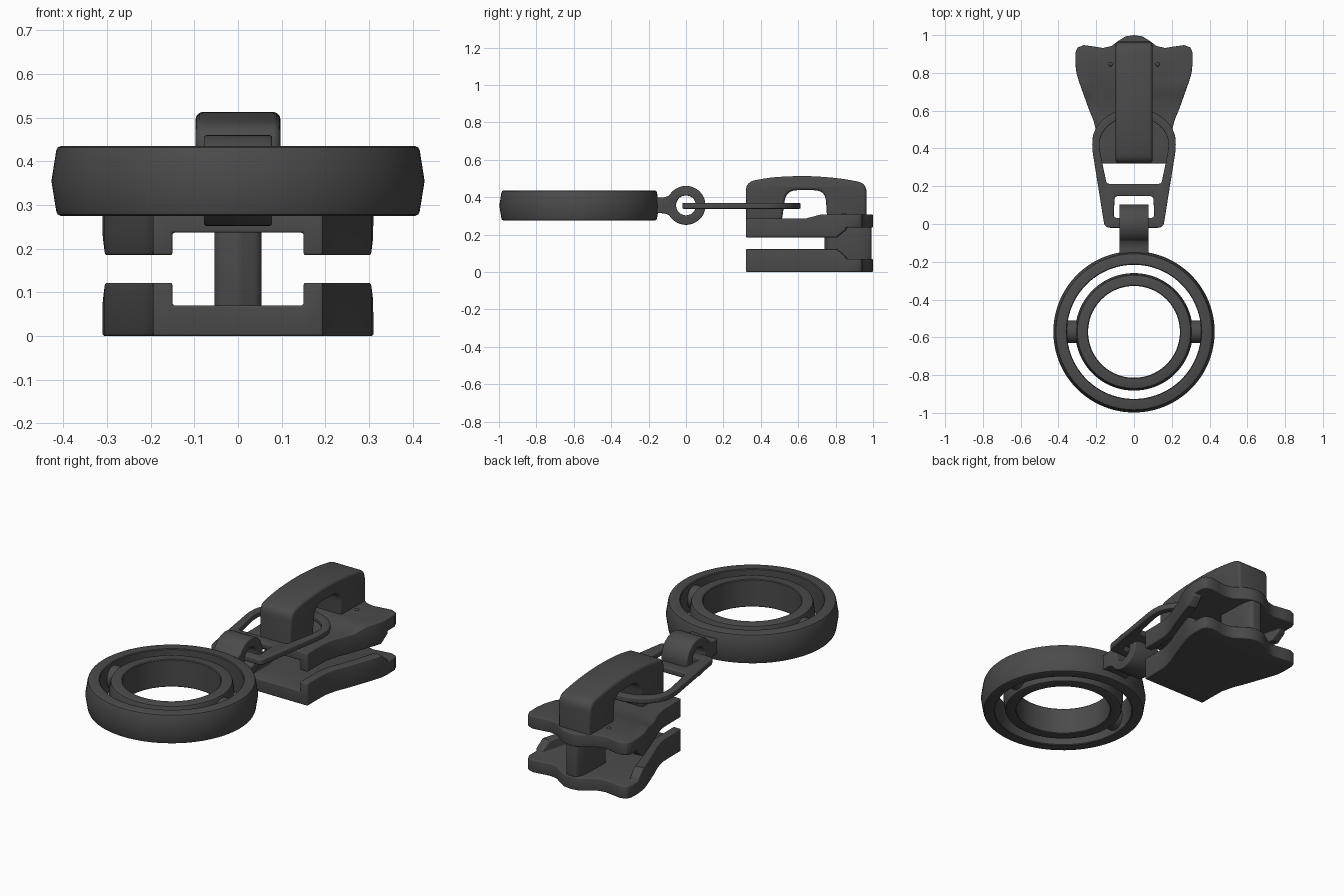
import bpy, bmesh
from math import sin, cos, pi, radians
from mathutils import Vector

if "Cube" in bpy.data.objects:
    bpy.data.objects.remove(bpy.data.objects["Cube"])

SIDEWAYS = (pi / 2, 0, pi / 2)      # profile (u, v) -> (y, z), extruded along x

dark_metal = bpy.data.materials.new("dark_metal")
dark_metal.diffuse_color = (.07, .07, .07, 1)
dark_metal.use_nodes = True
dark_metal.node_tree.nodes["Principled BSDF"].inputs["Base Color"].default_value = dark_metal.diffuse_color


def finish(ob, angle=35):
    bpy.ops.object.select_all(action='DESELECT')
    ob.select_set(True)
    bpy.context.view_layer.objects.active = ob
    bpy.ops.object.convert(target='MESH')
    ob = bpy.context.view_layer.objects.active
    bm = bmesh.new()
    bm.from_mesh(ob.data)
    bmesh.ops.remove_doubles(bm, verts=bm.verts, dist=0.0003)
    bmesh.ops.recalc_face_normals(bm, faces=bm.faces)
    bm.to_mesh(ob.data)
    bm.free()
    ob.data.materials.clear()
    ob.data.materials.append(dark_metal)
    bpy.ops.object.shade_smooth_by_angle(angle=radians(angle))
    return ob


def mesh_object(name, bm):
    me = bpy.data.meshes.new(name)
    bm.to_mesh(me)
    bm.free()
    ob = bpy.data.objects.new(name, me)
    bpy.context.collection.objects.link(ob)
    return ob


def rounded(corners, n=6):
    """Closed outline from (x, y, radius) corners."""
    out = []
    for i, (x, y, r) in enumerate(corners):
        p = Vector((x, y))
        if r == 0:
            out.append(p)
            continue
        a = p + (Vector(corners[i - 1][:2]) - p).normalized() * r
        b = p + (Vector(corners[(i + 1) % len(corners)][:2]) - p).normalized() * r
        for k in range(n + 1):
            t = k / n
            out.append(a * (1 - t) ** 2 + p * 2 * t * (1 - t) + b * t * t)
    return out


def arc(cx, cy, rx, ry, a0, a1, n):
    return [(cx + rx * cos(radians(a0 + (a1 - a0) * k / n)),
             cy + ry * sin(radians(a0 + (a1 - a0) * k / n)), 0) for k in range(n + 1)]


def slab(name, loops, half, bevel, loc=(0, 0, 0), rot=(0, 0, 0)):
    """Filled outline (with holes) given thickness and rounded edges."""
    cu = bpy.data.curves.new(name, 'CURVE')
    cu.dimensions = '2D'
    cu.fill_mode = 'BOTH'
    cu.extrude = half - bevel
    cu.bevel_depth = bevel
    cu.bevel_resolution = 2
    cu.offset = -bevel
    for loop in loops:
        sp = cu.splines.new('POLY')
        sp.points.add(len(loop) - 1)
        for p, q in zip(sp.points, loop):
            p.co = (q[0], q[1], 0, 1)
        sp.use_cyclic_u = True
    ob = bpy.data.objects.new(name, cu)
    bpy.context.collection.objects.link(ob)
    ob.location, ob.rotation_euler = loc, rot
    return finish(ob)


def ring(name, profile, y, n=96):
    bm = bmesh.new()
    rows = [[bm.verts.new((r * cos(2 * pi * i / n), y + r * sin(2 * pi * i / n), z))
             for r, z in profile] for i in range(n)]
    m = len(profile)
    for i in range(n):
        a, b = rows[i], rows[(i + 1) % n]
        for j in range(m):
            bm.faces.new((a[j], b[j], b[(j + 1) % m], a[(j + 1) % m]))
    return finish(mesh_object(name, bm), 30)


# Slider plates: waisted outline with raised side flanges
OUTER = [(.195, .32), (.195, .40), (.197, .48), (.215, .55), (.24, .61),
         (.265, .68), (.29, .75), (.305, .80), (.31, .85)]
INNER = [(.15, .32), (.15, .40), (.152, .49), (.168, .56), (.192, .615),
         (.217, .685), (.240, .755), (.255, .81), (.265, .86)]
BACK = [(.309, .91), (.298, .935), (.265, .947), (.215, .94), (.165, .932),
        (.12, .942), (.085, .968), (.045, .993), (0, 1.0)]


def slider_plate(name, upper):
    bm = bmesh.new()
    new = lambda p, s=1: bm.verts.new((s * p[0], p[1], 0))
    sides = []
    for s in (1, -1):
        o, i = [new(p, s) for p in OUTER], [new(p, s) for p in INNER]
        for k in range(len(o) - 1):
            bm.faces.new((o[k], o[k + 1], i[k + 1], i[k])).material_index = 1
        sides.append(i + [o[-1]] + [new(p, s) for p in BACK[:-1]])
    tip = new(BACK[-1])
    bm.faces.new(sides[0] + [tip] + sides[1][::-1])
    bmesh.ops.recalc_face_normals(bm, faces=bm.faces)
    res = bmesh.ops.extrude_face_region(bm, geom=bm.faces[:], use_keep_orig=True)
    top = [g for g in res['geom'] if isinstance(g, bmesh.types.BMFace)]
    for v in {v for f in top for v in f.verts}:
        v.co.z = .07
    flange = [f for f in top if f.material_index == 1]
    res = bmesh.ops.extrude_face_region(bm, geom=flange)
    for v in [g for g in res['geom'] if isinstance(g, bmesh.types.BMVert)]:
        v.co.z = .122 if v.co.y < .83 else .082
    bmesh.ops.delete(bm, geom=[f for f in flange if f.is_valid], context='FACES')
    bmesh.ops.recalc_face_normals(bm, faces=bm.faces)
    ob = mesh_object(name, bm)
    mod = ob.modifiers.new("soft_edges", 'BEVEL')
    mod.width, mod.segments = .012, 3
    mod.limit_method, mod.angle_limit = 'ANGLE', radians(42)
    ob = finish(ob)
    if upper:
        # flip over, then lower the outer surface in front of a short ramp
        bm = bmesh.new()
        bm.from_mesh(ob.data)
        for y in (.645, .72):
            bmesh.ops.bisect_plane(bm, geom=bm.verts[:] + bm.edges[:] + bm.faces[:],
                                   plane_co=(0, y, 0), plane_no=(0, 1, 0), dist=1e-4)
        for v in bm.verts:
            if v.co.z < .04:
                v.co.z += .02 * min(1, max(0, (.72 - v.co.y) / .075))
            v.co.z = .307 - v.co.z
        bm.to_mesh(ob.data)
        bm.free()
        finish(ob)


slider_plate("lower_slider_plate", False)
slider_plate("upper_slider_plate", True)

# Wedge post joining the plates
slab("divider_post", [rounded([(-.055, .76, .02), (0, .738, .01), (.055, .76, .02),
                               (.048, .95, .03), (.03, .992, .015),
                               (-.03, .992, .015), (-.048, .95, .03)])],
     .125, .005, (0, 0, .155))

# Arched bridge over the upper plate
slab("bridge", [rounded([(.32, .275, 0), (.32, .482, .05), (.46, .507, .06),
                         (.64, .515, .08), (.82, .502, .07), (.965, .475, .05),
                         (.965, .275, 0), (.755, .275, 0), (.745, .437, .06),
                         (.535, .437, .06), (.515, .29, .01), (.505, .275, 0)])],
     .097, .016, rot=SIDEWAYS)

# Small dots on the upper plate
for s, side in ((1, "right"), (-1, "left")):
    bpy.ops.mesh.primitive_uv_sphere_add(segments=16, ring_count=8, radius=.013,
                                         location=(s * .125, .845, .301))
    bpy.context.object.name = side + "_plate_dot"
    finish(bpy.context.object)

# Flat pull link with two openings
outer = rounded([(-.155, -.02, .03), (.155, -.02, .03), (.222, .40, .03)]
                + arc(0, .43, .222, .182, 8, 172, 32) + [(-.222, .40, .03)])
slot = rounded([(-.108, .032, .02), (.108, .032, .02), (.102, .148, .02), (-.102, .148, .02)])
window = rounded([(-.145, .212, .02), (.145, .212, .02), (.183, .40, .03)]
                 + arc(0, .42, .183, .148, 8, 172, 32) + [(-.183, .40, .03)])
slab("pull_link", [outer, slot, window], .016, .006, (0, 0, .354))

# Eyelet that hangs the ring from the link
eye = rounded(arc(0, .356, .104, .104, -148, 148, 48)
              + [(-.11, .398, .02), (-.165, .398, 0), (-.165, .314, 0), (-.11, .314, .02)])
hole = rounded(arc(0, .356, .053, .053, 0, 352.5, 47))
slab("eyelet", [eye, hole], .078, .006, rot=SIDEWAYS)

# Concentric rings with a slightly peaked outer wall
CY, CZ = -.571, .355


def band(r_in, r_out, bulge, h, c, ci=.004):
    half = [(r_in + ci, -h), (r_out - c, -h), (r_out - c * .3, -h + c * .3), (r_out, -h + c)]
    profile = half + [(r_out + bulge, 0)] + [(r, -z) for r, z in half[::-1]]
    profile += [(r_in, h - ci), (r_in, -h + ci)]
    return [(r, CZ + z) for r, z in profile]


ring("outer_ring", band(.355, .416, .011, .08, .011), CY)
ring("inner_ring", band(.243, .303, .008, .075, .011), CY)

# Pivot pins between the rings
for s, side in ((1, "right"), (-1, "left")):
    bpy.ops.mesh.primitive_cylinder_add(vertices=40, radius=.06, depth=.08,
                                        location=(s * .333, CY, CZ), rotation=(0, pi / 2, 0))
    bpy.context.object.name = side + "_pivot_pin"
    finish(bpy.context.object)
